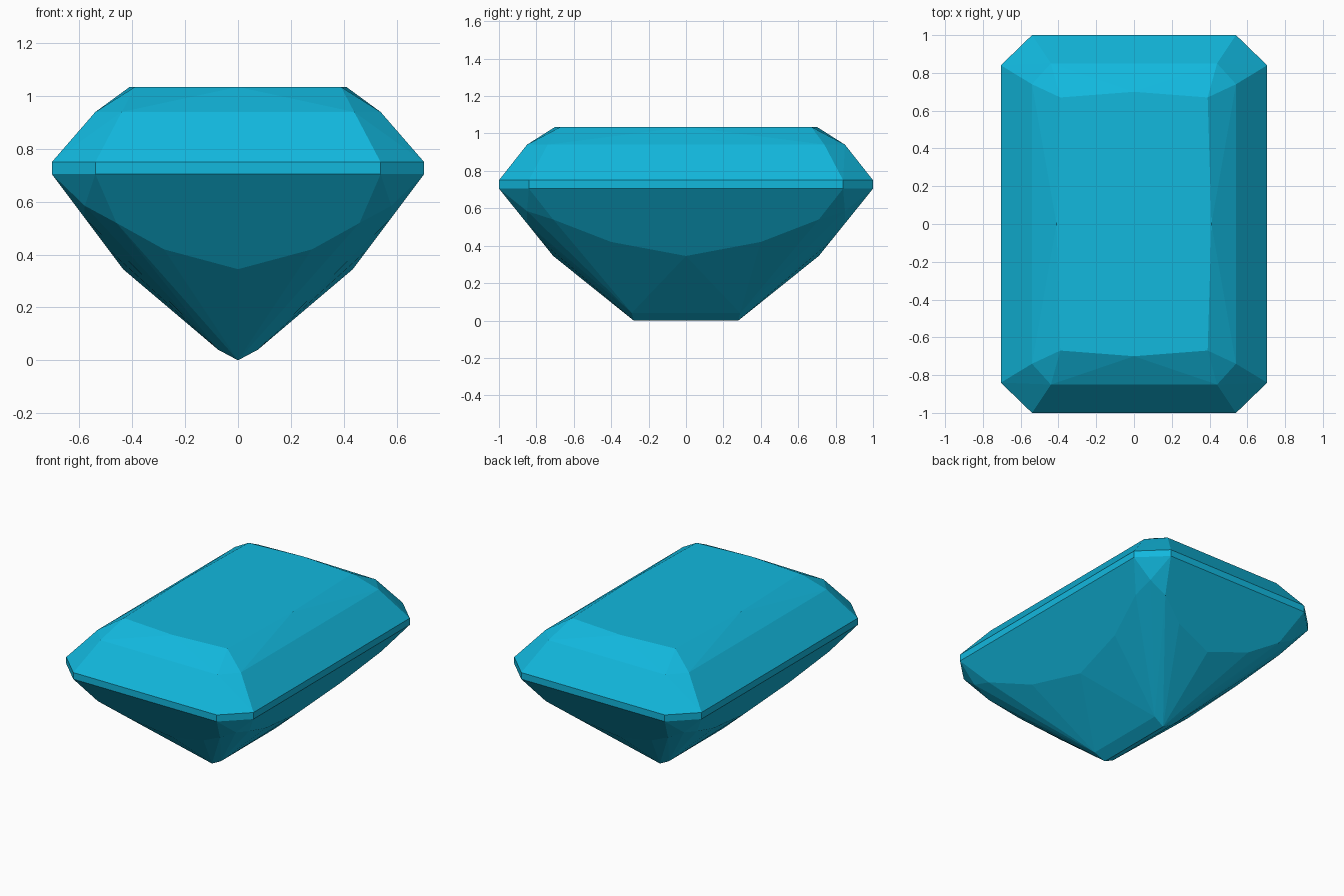
import bpy, bmesh, math

if "Cube" in bpy.data.objects:
    bpy.data.objects.remove(bpy.data.objects["Cube"])


def mirrored(points):
    """Mirror points of one quarter into all four quarters."""
    return {(sx * x, sy * y, z) for x, y, z in points
            for sx in (1, -1) for sy in (1, -1)}


def end_facet(x, z):      # point on the large lower facet at the short end
    return (x, 1.0 - 0.806 * (0.705 - z), z)


def side_facet(y, z):     # point on the large lower facet of the long side
    return (0.705 - 0.75 * (0.705 - z), y, z)


# Girdle band and crown
girdle = [(x, y, z) for x, y in ((0.54, 1.0), (0.705, 0.84)) for z in (0.705, 0.75)]
crown = [(0.44, 0.85, 0.94), (0.54, 0.74, 0.94)]
table = [(0.39, 0.67, 1.035), (0, 0.70, 1.035), (0.41, 0, 1.035)]

# Pavilion down to the keel
pavilion = [end_facet(0, 0.345), end_facet(0.28, 0.42), end_facet(0.46, 0.52),
            side_facet(0, 0.345), side_facet(0.40, 0.42), side_facet(0.71, 0.54),
            (0.58, 0.85, 0.585)]
keel = [(0.075, 0.29, 0.04), (0, 0.28, 0)]

# Gem is the convex hull of its facet corners
bm = bmesh.new()
for p in mirrored(girdle + crown + table + pavilion + keel):
    bm.verts.new(p)
hull = bmesh.ops.convex_hull(bm, input=bm.verts)
loose = [v for v in bm.verts if not v.link_faces]
bmesh.ops.delete(bm, geom=loose, context='VERTS')
bmesh.ops.dissolve_limit(bm, angle_limit=math.radians(1), verts=bm.verts, edges=bm.edges)
bmesh.ops.recalc_face_normals(bm, faces=bm.faces)

mesh = bpy.data.meshes.new("emerald_cut_gem")
bm.to_mesh(mesh)
bm.free()
gem = bpy.data.objects.new("emerald_cut_gem", mesh)
bpy.context.collection.objects.link(gem)

# Blue gem colour
mat = bpy.data.materials.new("gem_blue")
mat.diffuse_color = (0.006, 0.48, 0.73, 1)
mat.use_nodes = True
mat.node_tree.nodes["Principled BSDF"].inputs["Base Color"].default_value = mat.diffuse_color
mesh.materials.append(mat)
